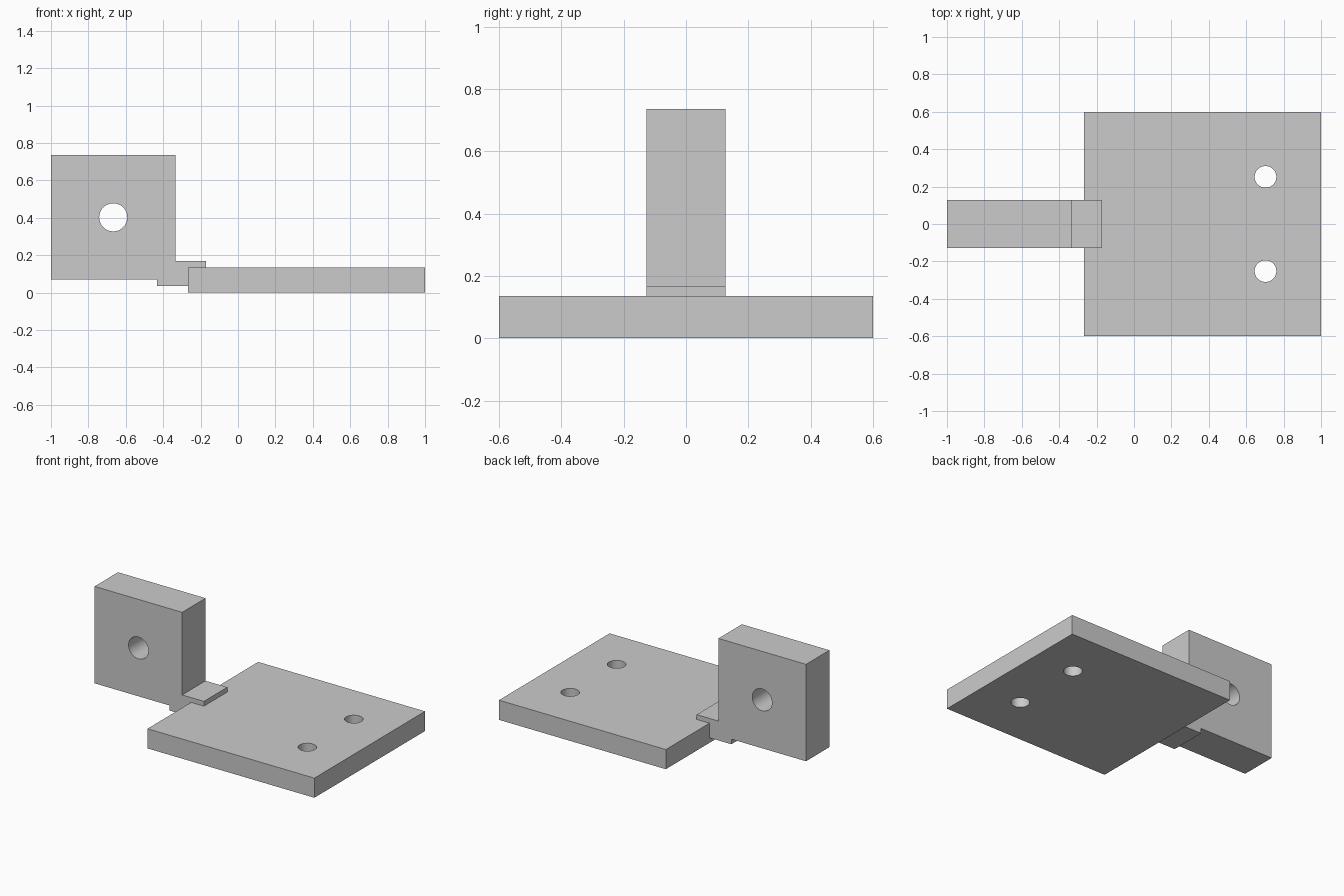
import bpy
import math

default_cube = bpy.data.objects.get("Cube")
if default_cube:
    bpy.data.objects.remove(default_cube, do_unlink=True)

# One plain grey for the whole bracket
grey = bpy.data.materials.new("plain_grey")
grey.use_nodes = True
grey.diffuse_color = (0.6, 0.6, 0.6, 1)
grey.node_tree.nodes["Principled BSDF"].inputs["Base Color"].default_value = (0.6, 0.6, 0.6, 1)


def box(name, low, high):
    """Box between two opposite corners."""
    centre = [(a + b) / 2 for a, b in zip(low, high)]
    bpy.ops.mesh.primitive_cube_add(size=1, location=centre)
    obj = bpy.context.object
    obj.name = name
    obj.scale = [b - a for a, b in zip(low, high)]
    bpy.ops.object.transform_apply(location=False, rotation=False, scale=True)
    obj.data.materials.append(grey)
    return obj


def drill(obj, centre, radius, rotation=(0, 0, 0)):
    """Cut a round through-hole in an object."""
    bpy.ops.mesh.primitive_cylinder_add(vertices=64, radius=radius, depth=1,
                                        location=centre, rotation=rotation)
    cutter = bpy.context.object
    cutter.hide_render = True
    cutter.data.materials.append(grey)
    cut = obj.modifiers.new("hole", 'BOOLEAN')
    cut.operation = 'DIFFERENCE'
    cut.solver = 'EXACT'
    cut.object = cutter
    bpy.ops.object.select_all(action='DESELECT')
    obj.select_set(True)
    bpy.context.view_layer.objects.active = obj
    bpy.ops.object.modifier_apply(modifier=cut.name)
    bpy.data.objects.remove(cutter, do_unlink=True)
    bpy.ops.object.shade_smooth_by_angle(angle=math.radians(30))


# Flat base plate with two mounting holes
base_plate = box("base_plate", (-0.267, -0.6, 0), (1, 0.6, 0.135))
for side in (-1, 1):
    drill(base_plate, (0.703, side * 0.252, 0.07), 0.058)

# Upright block with a cross hole
upright_block = box("upright_block", (-1, -0.127, 0.07), (-0.335, 0.127, 0.735))
drill(upright_block, (-0.667, 0, 0.402), 0.075, (math.pi / 2, 0, 0))

# Tab joining the block to the plate
box("joining_tab", (-0.433, -0.127, 0.035), (-0.17, 0.127, 0.168))
